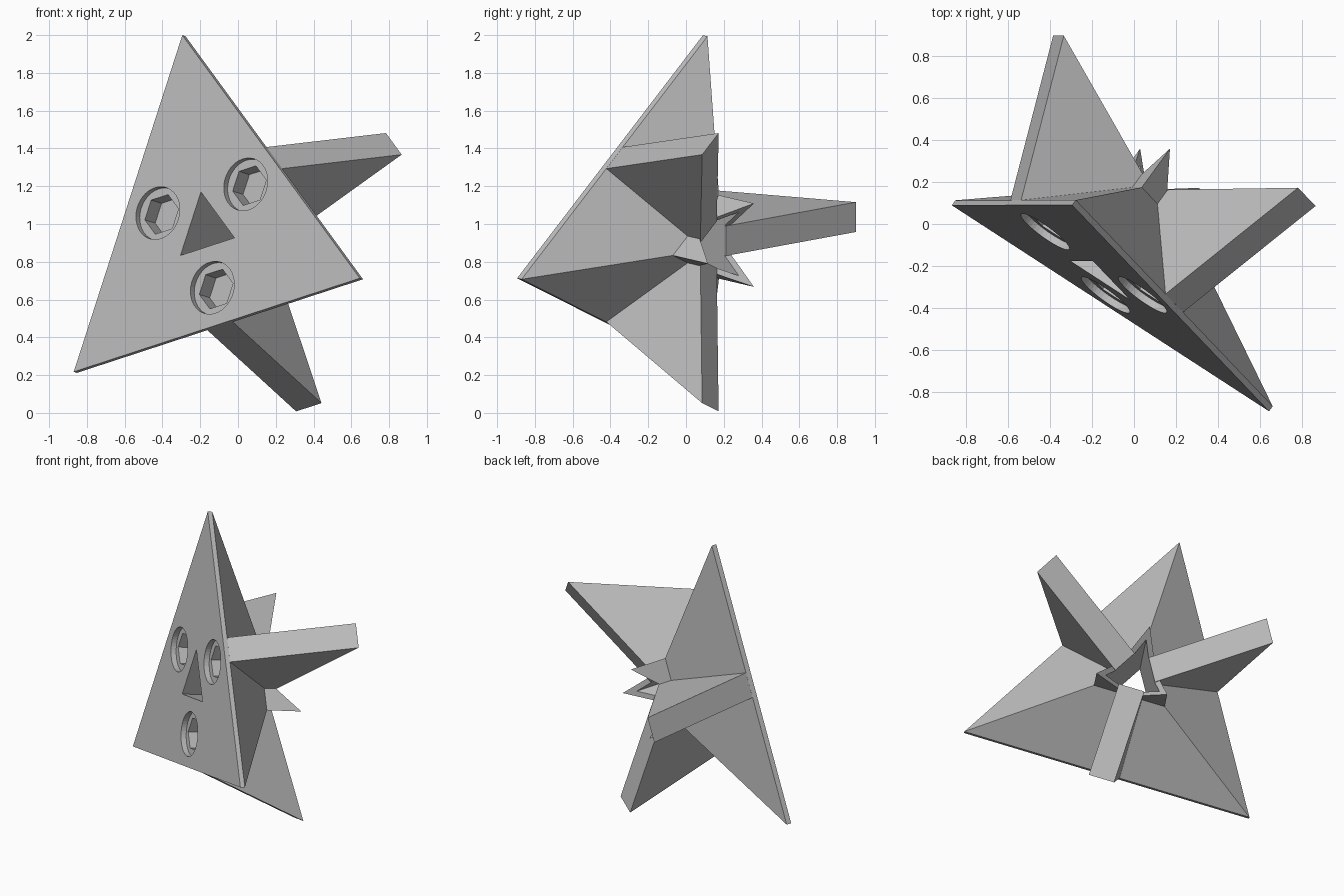
import bpy, bmesh
from math import pi, cos, sin
from mathutils import Matrix, Vector

cube = bpy.data.objects.get("Cube")
if cube:
    bpy.data.objects.remove(cube)

grey = bpy.data.materials.new("mid grey")
grey.use_nodes = True
colour = (0.5, 0.5, 0.5, 1)
grey.diffuse_color = colour
grey.node_tree.nodes["Principled BSDF"].inputs["Base Color"].default_value = colour

# Local frame on the front plate: X and Y in the plate, Z out of its face
top = Vector((-0.295, 0.09, 2.0))
left = Vector((0.645, -0.895, 0.71))
right = Vector((-0.87, 0.09, 0.22))
centre = (top + left + right) / 3
Y = (top - centre).normalized()
X = (left - right).normalized()
Z = X.cross(Y).normalized()
X = Y.cross(Z)
frame = Matrix((X, Y, Z)).transposed().to_4x4()
frame.translation = centre

CORNERS = [pi / 2 + i * 2 * pi / 3 for i in range(3)]
EDGES = [a + pi / 3 for a in CORNERS]


def add_mesh(name, bm):
    bmesh.ops.recalc_face_normals(bm, faces=bm.faces)
    mesh = bpy.data.meshes.new(name)
    bm.to_mesh(mesh)
    bm.free()
    obj = bpy.data.objects.new(name, mesh)
    obj.matrix_world = frame
    mesh.materials.append(grey)
    bpy.context.collection.objects.link(obj)
    return obj


def loft(name, rings, sides=3, angle=pi / 2, at=(0, 0)):
    """Stack regular polygons, given as (radius, depth behind the plate)."""
    bm = bmesh.new()
    loops = []
    for r, depth in rings:
        loops.append([bm.verts.new((at[0] + r * cos(angle + 2 * pi * i / sides),
                                    at[1] + r * sin(angle + 2 * pi * i / sides),
                                    -depth)) for i in range(sides)])
    bm.faces.new(loops[0])
    bm.faces.new(loops[-1])
    for a, b in zip(loops, loops[1:]):
        for i in range(sides):
            j = (i + 1) % sides
            bm.faces.new((a[i], a[j], b[j], b[i]))
    return add_mesh(name, bm)


def fin(name, angle, half=0.083):
    """Slab standing on an edge midpoint, profile in (radius, depth)."""
    profile = [(0.54, 0.03), (0.846, 0.785), (0.09, 0.484), (0.09, 0.40)]
    bm = bmesh.new()
    face = bm.faces.new([bm.verts.new((r, -half, -d)) for r, d in profile])
    out = bmesh.ops.extrude_face_region(bm, geom=[face])
    moved = [v for v in out["geom"] if isinstance(v, bmesh.types.BMVert)]
    bmesh.ops.translate(bm, verts=moved, vec=(0, 2 * half, 0))
    bm.transform(Matrix.Rotation(angle, 4, 'Z'))
    return add_mesh(name, bm)


def combine(target, tool, operation):
    tool.hide_render = True
    mod = target.modifiers.new(operation.lower(), 'BOOLEAN')
    mod.operation = operation
    mod.solver = 'EXACT'
    mod.object = tool
    bpy.context.view_layer.update()
    result = bpy.data.meshes.new_from_object(
        target.evaluated_get(bpy.context.evaluated_depsgraph_get()))
    target.modifiers.clear()
    target.data = result
    bpy.data.objects.remove(tool)


# Plate, pyramid back and triangular collar
body = loft("star_body", [(1.081, 0), (1.081, 0.03), (0.268, 0.417), (0.268, 0.75)])

# Collar end hollowed so that a spike is left on each corner
combine(body, loft("spike_cutter", [(0.001, 0.334), (1.129, 1.0)], angle=EDGES[0]), 'DIFFERENCE')

# Three fins
for a in EDGES:
    combine(body, fin("fin", a), 'UNION')

# Central triangular hole
combine(body, loft("hole_cutter", [(0.204, -0.2), (0.204, 1.0)]), 'DIFFERENCE')

# Round recesses with hexagonal sockets
for a in EDGES:
    spot = (0.332 * cos(a), 0.332 * sin(a))
    combine(body, loft("recess_cutter", [(0.142, -0.1), (0.142, 0.035)], 40, 0, spot), 'DIFFERENCE')
    combine(body, loft("socket_cutter", [(0.11, -0.1), (0.11, 0.13)], 6, a + pi / 6, spot), 'DIFFERENCE')
